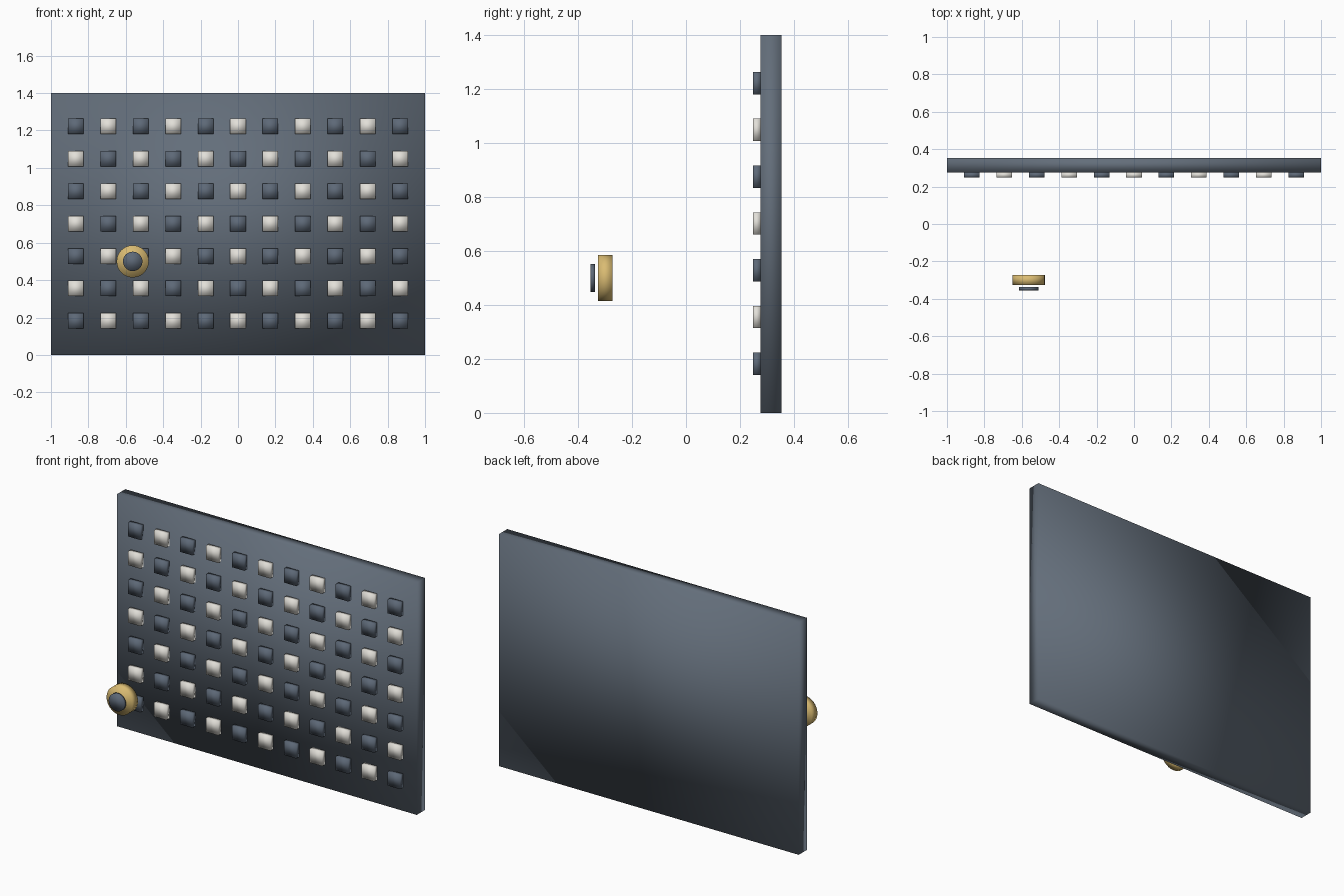
import bpy
import math

if "Cube" in bpy.data.objects:
    bpy.data.objects.remove(bpy.data.objects["Cube"], do_unlink=True)


def make_material(name, colour):
    mat = bpy.data.materials.new(name)
    mat.use_nodes = True
    mat.diffuse_color = (*colour, 1)
    mat.node_tree.nodes["Principled BSDF"].inputs["Base Color"].default_value = (*colour, 1)
    return mat


slate = make_material("slate", (0.125, 0.155, 0.195))
dark_slate = make_material("dark slate", (0.11, 0.14, 0.185))
ivory = make_material("ivory", (0.76, 0.74, 0.69))
gold = make_material("gold", (0.70, 0.50, 0.17))


def finish(name, mat):
    obj = bpy.context.object
    obj.name = obj.data.name = name
    obj.data.materials.append(mat)
    # soft shading runs over the edges of every part
    bpy.ops.object.shade_smooth()
    return obj


def box(name, mat, centre, size):
    bpy.ops.mesh.primitive_cube_add(size=1, location=centre)
    bpy.context.object.scale = size
    bpy.ops.object.transform_apply(location=False, rotation=False, scale=True)
    return finish(name, mat)


def disc(name, mat, centre, radius, depth):
    bpy.ops.mesh.primitive_cylinder_add(vertices=32, radius=radius, depth=depth,
                                        location=centre, rotation=(math.pi / 2, 0, 0))
    return finish(name, mat)


# Upright panel
box("wall_panel", slate, (0, 0.315, 0.7), (2, 0.078, 1.4))

# Checkered grid of raised tiles on the front face
COLUMNS, ROWS, STEP = 11, 7, 0.1733
for row in range(ROWS):
    for col in range(COLUMNS):
        mat = ivory if (row + col) % 2 else dark_slate
        x = (col - (COLUMNS - 1) / 2) * STEP
        z = 0.702 + (row - (ROWS - 1) / 2) * STEP
        box(f"tile_{row}_{col}", mat, (x, 0.262, z), (0.083, 0.028, 0.083))

# Floating knob and its cap in front of the panel
disc("knob", gold, (-0.563, -0.299, 0.5), 0.086, 0.054)
disc("knob_cap", dark_slate, (-0.563, -0.346, 0.5), 0.052, 0.017)
